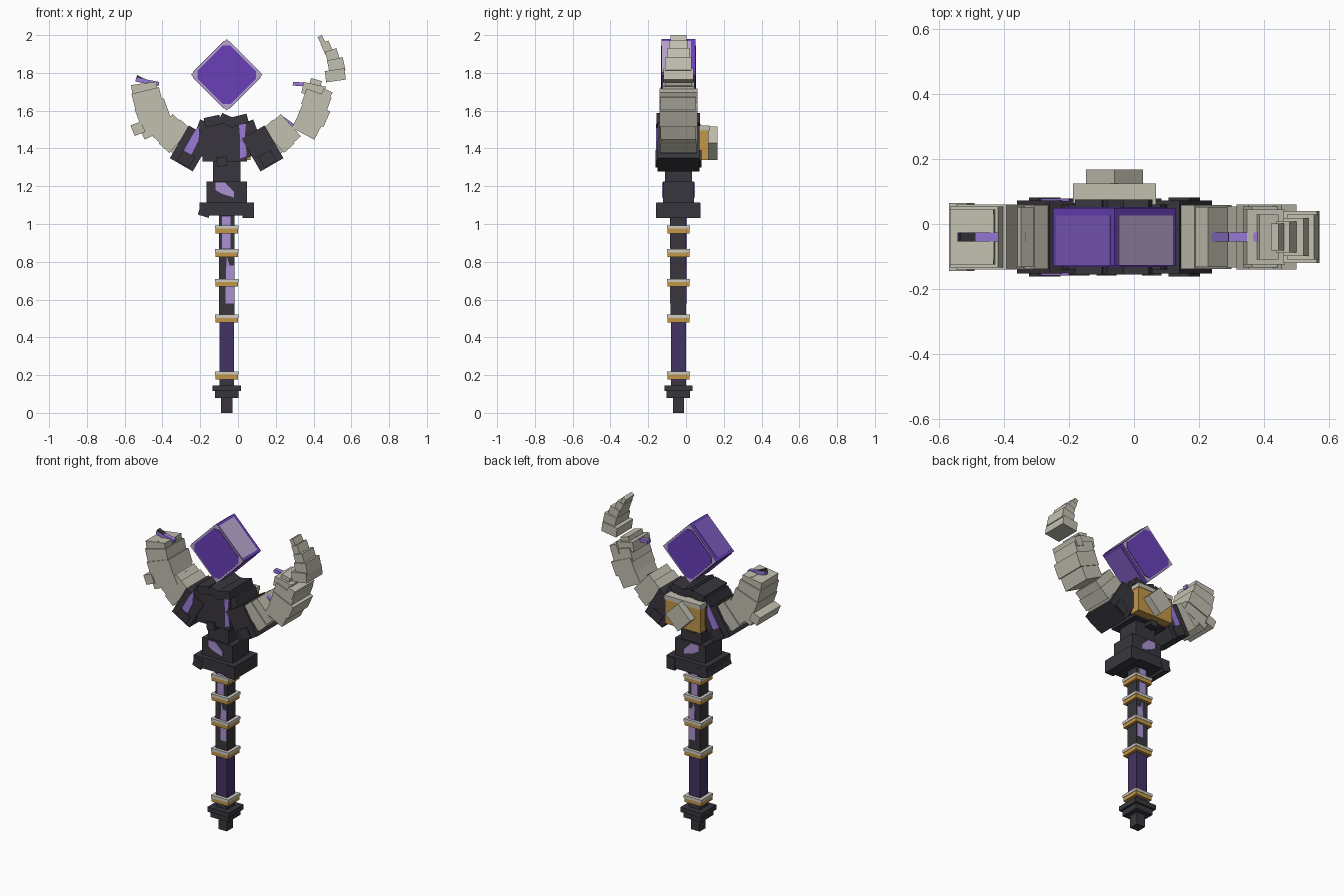
import bpy
import bmesh
from math import radians
from mathutils import Matrix, Vector

default_cube = bpy.data.objects.get("Cube")
if default_cube:
    bpy.data.objects.remove(default_cube, do_unlink=True)

AXIS_X, AXIS_Y = -0.06, -0.04


def make_material(name, red, green, blue):
    """Flat colour from 8-bit display values, stored as linear."""
    def linear(value):
        value /= 255
        return value / 12.92 if value < 0.04 else ((value + 0.055) / 1.055) ** 2.4
    colour = (linear(red), linear(green), linear(blue), 1)
    material = bpy.data.materials.new(name)
    material.diffuse_color = colour
    material.use_nodes = True
    material.node_tree.nodes["Principled BSDF"].inputs["Base Color"].default_value = colour
    return material


charcoal = make_material("charcoal", 56, 54, 61)
dark_violet = make_material("dark violet", 68, 52, 98)
lilac = make_material("lilac", 172, 146, 212)
bright_lilac = make_material("bright lilac", 155, 122, 218)
pale_lilac = make_material("pale lilac", 184, 166, 206)
deep_purple = make_material("deep purple", 106, 64, 184)
mid_purple = make_material("mid purple", 124, 90, 188)
gold = make_material("gold", 194, 150, 72)
bone = make_material("bone", 194, 191, 176)
pale_bone = make_material("pale bone", 206, 203, 194)


def finish(name, mesh_builder, material):
    mesh = bpy.data.meshes.new(name)
    bmesh.ops.recalc_face_normals(mesh_builder, faces=mesh_builder.faces)
    mesh_builder.to_mesh(mesh)
    mesh_builder.free()
    mesh.materials.append(material)
    part = bpy.data.objects.new(name, mesh)
    bpy.context.scene.collection.objects.link(part)
    return part


def block(name, material, x, z, width, height, half_depth, tilt=0, y=AXIS_Y):
    """Box centred at x, y, z, leaning clockwise by tilt as seen from the front."""
    builder = bmesh.new()
    bmesh.ops.create_cube(builder, size=1)
    place = (Matrix.Translation((x, y, z)) @ Matrix.Rotation(radians(tilt), 4, 'Y')
             @ Matrix.Diagonal((width, 2 * half_depth, height, 1)))
    builder.transform(place)
    return finish(name, builder, material)


def post(name, material, bottom, top, half_width, half_depth):
    return block(name, material, AXIS_X, (bottom + top) / 2, 2 * half_width,
                 top - bottom, half_depth)


def plate(name, material, outline, y, thickness=0.008):
    """Thin painted panel with an outline in x and z, centred on y."""
    builder = bmesh.new()
    face = builder.faces.new([builder.verts.new((px, y - thickness / 2, pz)) for px, pz in outline])
    result = bmesh.ops.extrude_face_region(builder, geom=[face])
    moved = [item for item in result["geom"] if isinstance(item, bmesh.types.BMVert)]
    bmesh.ops.translate(builder, verts=moved, vec=(0, thickness, 0))
    return finish(name, builder, material)


def both_sides(name, material, outline, half_depth):
    for label, side in (("front", -1), ("back", 1)):
        plate(label + "_" + name, material, outline, AXIS_Y + side * half_depth)


# Shaft and foot
post("foot_tip", charcoal, 0, 0.08, 0.03, 0.03)
post("foot_collar", charcoal, 0.08, 0.12, 0.062, 0.062)
post("foot_flange", charcoal, 0.115, 0.145, 0.076, 0.074)
post("lower_grip", dark_violet, 0.17, 0.5, 0.039, 0.039)
post("grip_base", charcoal, 0.14, 0.18, 0.039, 0.039)
post("upper_shaft", charcoal, 0.5, 1.05, 0.041, 0.041)

# Two-tone rings
for ring_z in (0.2, 0.5, 0.69, 0.848, 0.973):
    post("ring_gold", gold, ring_z - 0.022, ring_z + 0.002, 0.059, 0.058)
    post("ring_cap", pale_bone, ring_z + 0.002, ring_z + 0.02, 0.062, 0.06)

# Painted veins on the shaft
both_sides("upper_vein", lilac, [(-0.085, 1.04), (-0.04, 1.04), (-0.04, 0.87), (-0.085, 0.87)], 0.04)
both_sides("lower_vein", lilac, [(-0.06, 0.83), (-0.045, 0.78), (-0.022, 0.78), (-0.022, 0.58),
                                 (-0.065, 0.58), (-0.065, 0.7)], 0.04)

# Collar below the crown
post("collar_base", charcoal, 1.045, 1.115, 0.145, 0.115)
post("collar_block", charcoal, 1.11, 1.225, 0.107, 0.083)
post("neck", charcoal, 1.22, 1.35, 0.072, 0.072)
block("collar_left_chip", charcoal, 0.055, 1.072, 0.06, 0.08, 0.118)
block("collar_right_chip", charcoal, -0.175, 1.07, 0.06, 0.06, 0.118, 18)
both_sides("collar_vein", lilac, [(-0.12, 1.22), (-0.07, 1.22), (-0.02, 1.17), (-0.02, 1.14),
                                  (-0.085, 1.16), (-0.12, 1.18)], 0.083)

# Crown hub
block("hub", charcoal, AXIS_X - 0.01, 1.435, 0.235, 0.21, 0.105)
block("hub_top", charcoal, AXIS_X, 1.545, 0.13, 0.04, 0.095)
for chip_x, chip_z, chip_tilt in ((-0.135, 1.545, -12), (-0.055, 1.548, 24), (0.01, 1.55, -14)):
    block("hub_top_chip", charcoal, chip_x, chip_z, 0.085, 0.05, 0.115, chip_tilt)
block("hub_bottom_chip", charcoal, -0.085, 1.33, 0.055, 0.05, 0.118, -8)
plate("hub_vein", bright_lilac, [(0.005, 1.53), (0.042, 1.53), (0.035, 1.45), (0.048, 1.36),
                                 (0.01, 1.345), (0.012, 1.44)], AXIS_Y - 0.108)

# Dark sockets at the root of each horn
for label, side in (("left", 1), ("right", -1)):
    root = AXIS_X + side * 0.19
    block(label + "_socket", charcoal, root, 1.4, 0.14, 0.2, 0.112, side * -30)
    block(label + "_socket_shoulder", charcoal, AXIS_X + side * 0.12, 1.45, 0.11, 0.18, 0.1, side * -20)
    block(label + "_socket_chip", charcoal, root + side * 0.025, 1.345, 0.075, 0.065, 0.121, side * -30)
both_sides("socket_vein", bright_lilac, [(-0.2, 1.53), (-0.235, 1.48), (-0.3, 1.365), (-0.25, 1.36),
                                         (-0.21, 1.44)], 0.114)


def horn(label, slabs):
    """Stacked overlapping ribs, each given as x, z, width, height, depth, tilt."""
    for number, (x, z, width, height, half_depth, tilt) in enumerate(slabs):
        block(f"{label}_rib_{number}", bone, x, z, width, height, half_depth, tilt)


# Lower horn segments, mirrored about the shaft
for label, side in (("left", 1), ("right", -1)):
    along = Vector((side * 0.74, 0.67))
    middle = Vector((AXIS_X + side * 0.275, 1.465))
    for step, width, depth in ((-1, 0.15, 0.09), (0, 0.17, 0.098), (1, 0.158, 0.092)):
        spot = middle + along * step * 0.05
        block(label + "_lower_rib", bone, spot.x, spot.y, width, 0.075, depth, side * 48)

# Upper horn segments
horn("right_horn", [(-0.434, 1.525, 0.175, 0.09, 0.094, -25), (-0.455, 1.595, 0.165, 0.09, 0.1, -20),
                    (-0.481, 1.665, 0.15, 0.085, 0.094, -14), (-0.495, 1.715, 0.135, 0.06, 0.085, -8),
                    (-0.53, 1.505, 0.06, 0.06, 0.104, -22), (-0.46, 1.735, 0.06, 0.03, 0.07, -4)])
horn("left_horn", [(0.365, 1.518, 0.135, 0.09, 0.094, 28), (0.402, 1.585, 0.15, 0.09, 0.1, 24),
                   (0.415, 1.653, 0.14, 0.085, 0.094, 20), (0.4, 1.71, 0.12, 0.06, 0.085, 12),
                   (0.465, 1.68, 0.05, 0.06, 0.1, 24), (0.41, 1.745, 0.06, 0.04, 0.07, 16)])

# Surviving horn tip
horn("tip", [(0.515, 1.787, 0.105, 0.06, 0.08, -8), (0.52, 1.84, 0.085, 0.07, 0.07, -12),
             (0.5, 1.89, 0.065, 0.065, 0.058, -18), (0.47, 1.935, 0.045, 0.06, 0.048, -24),
             (0.446, 1.968, 0.025, 0.06, 0.042, -26)])

# Lilac cores in the breaks
block("right_break_core", bright_lilac, -0.48, 1.753, 0.125, 0.022, 0.014, 11)
block("right_break_end", charcoal, -0.515, 1.768, 0.05, 0.02, 0.014, 25)
block("left_break_core", bright_lilac, 0.36, 1.738, 0.14, 0.02, 0.014, 4)
block("right_joint_core", bright_lilac, -0.365, 1.535, 0.09, 0.035, 0.014, -30)
block("left_joint_core", bright_lilac, 0.265, 1.53, 0.09, 0.035, 0.014, 35)

# Back ornament
block("back_box", gold, AXIS_X, 1.42, 0.25, 0.16, 0.035, y=0.085)
block("back_box_lid", bone, AXIS_X, 1.508, 0.256, 0.028, 0.038, y=0.086)
block("back_diamond", bone, AXIS_X, 1.428, 0.125, 0.125, 0.026, 45, y=0.142)

# Floating crystal, a cube standing on its edge
GEM_Z = 1.79
core = block("crystal", deep_purple, AXIS_X, GEM_Z, 0.268, 0.268, 0.089, 45)
core.data.materials.append(pale_lilac)
for face in core.data.polygons:
    face.material_index = int(abs(face.normal.y) > 0.9)
wide, narrow = 0.155, 0.135
octagon = [(wide, 0.02), (0.02, wide), (-0.02, wide), (-wide, 0.02),
           (-wide, -0.02), (-0.02, -wide), (0.02, -wide), (wide, -0.02)]
both_sides("crystal_window", deep_purple, [(AXIS_X + px, GEM_Z + pz) for px, pz in octagon], 0.089)
reach = 0.134 * 0.7071
for label, side, up, paint in (("upper_left", 1, 1, pale_lilac), ("upper_right", -1, 1, mid_purple),
                               ("lower_left", 1, -1, mid_purple), ("lower_right", -1, -1, mid_purple)):
    block("crystal_panel_" + label, paint, AXIS_X + side * reach, GEM_Z + up * reach,
          0.235, 0.006, 0.076, side * up * 45, y=AXIS_Y - 0.01)
